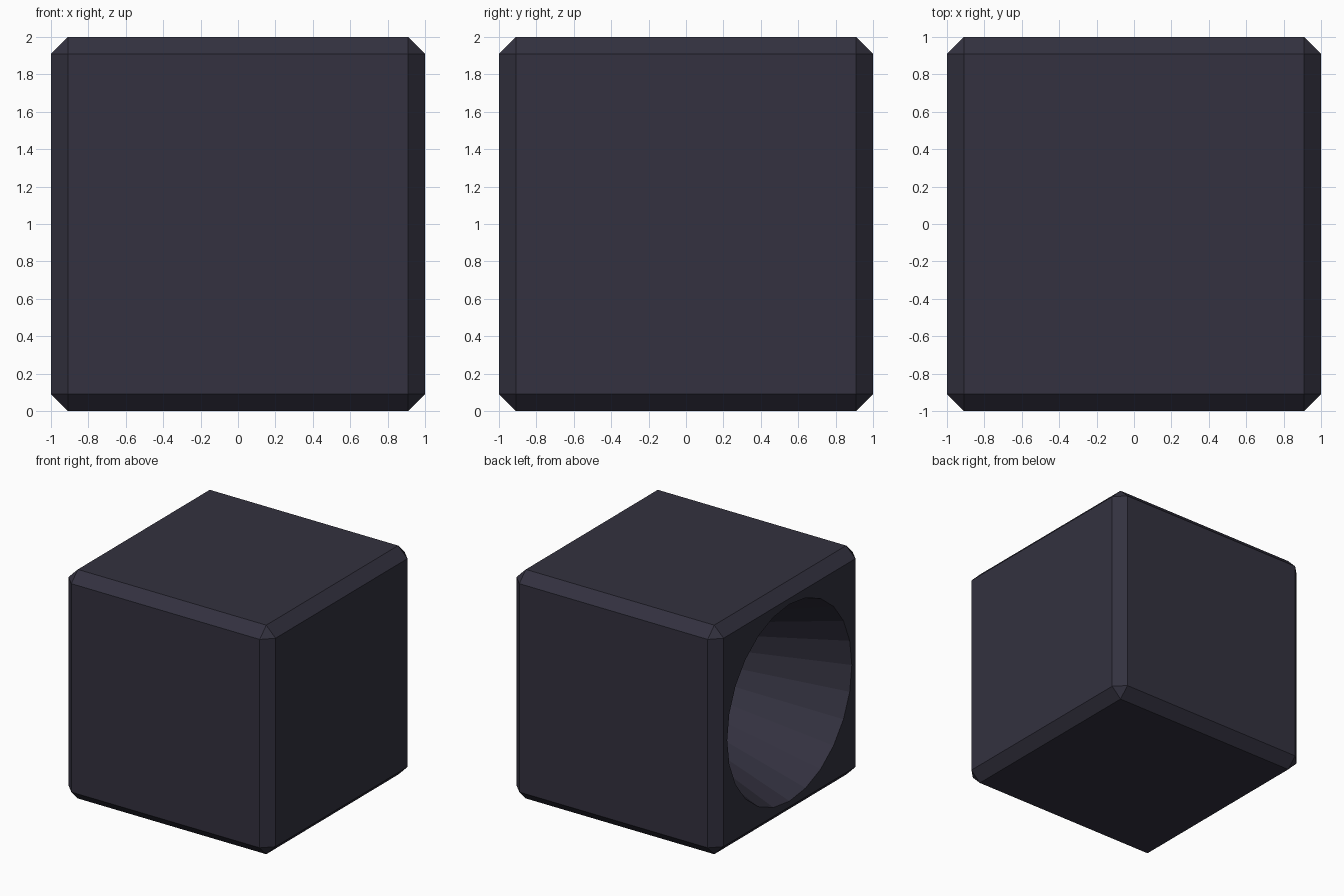
import bpy, bmesh
from mathutils import Matrix

if "Cube" in bpy.data.objects:
    bpy.data.objects.remove(bpy.data.objects["Cube"])

# dark blue-grey used on the whole block
mat = bpy.data.materials.new("dark slate")
mat.diffuse_color = (0.033, 0.031, 0.050, 1)
mat.use_nodes = True
mat.node_tree.nodes["Principled BSDF"].inputs["Base Color"].default_value = mat.diffuse_color


def add_object(name, bm):
    bmesh.ops.recalc_face_normals(bm, faces=bm.faces)
    mesh = bpy.data.meshes.new(name)
    bm.to_mesh(mesh)
    bm.free()
    mesh.materials.append(mat)
    obj = bpy.data.objects.new(name, mesh)
    bpy.context.collection.objects.link(obj)
    return obj


# block: chamfered cube
bm = bmesh.new()
bmesh.ops.create_cube(bm, size=2, matrix=Matrix.Translation((0, 0, 1)))
bmesh.ops.bevel(bm, geom=bm.edges[:], offset=0.09, segments=1,
                affect='EDGES', profile=0.5)
block = add_object("block", bm)

# tapered round recess in the left (-x) face
RIM, TAPER, DEPTH, OVER = 0.86, 0.34, 1.3, 0.1
bm = bmesh.new()
bmesh.ops.create_cone(
    bm, cap_ends=True, segments=24,
    radius1=RIM + TAPER * OVER, radius2=RIM - TAPER * DEPTH, depth=DEPTH + OVER,
    matrix=Matrix.Translation((-1 + (DEPTH - OVER) / 2, 0, 1))
    @ Matrix.Rotation(1.5707963, 4, 'Y'))
cutter = add_object("recess_cutter", bm)
cutter.hide_render = True
cutter.hide_set(True)

cut = block.modifiers.new("recess", 'BOOLEAN')
cut.operation = 'DIFFERENCE'
cut.solver = 'EXACT'
cut.object = cutter
